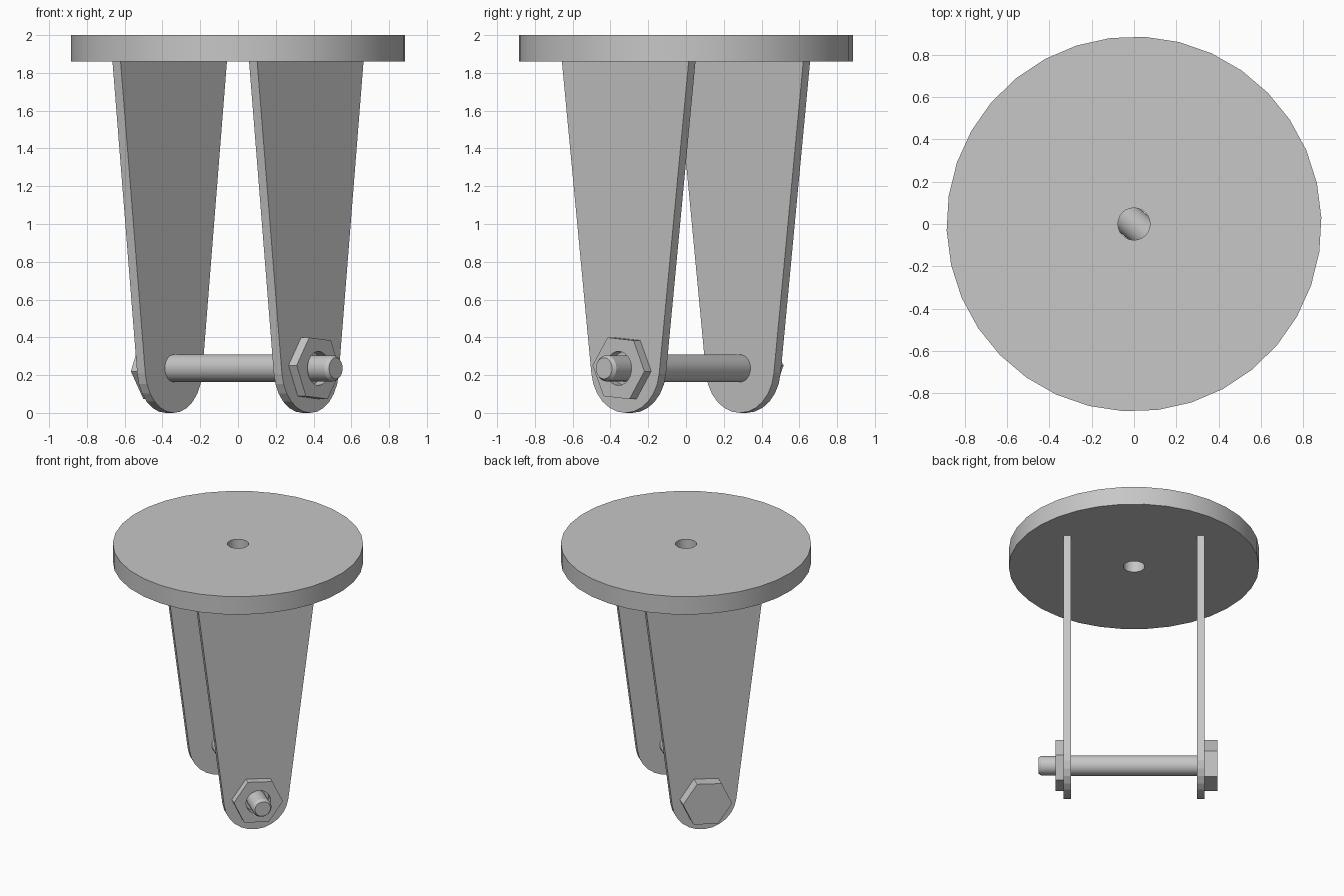
import bpy, bmesh, math
from mathutils import Matrix

if "Cube" in bpy.data.objects:
    bpy.data.objects.remove(bpy.data.objects["Cube"])

steel = bpy.data.materials.new("grey_steel")
steel.use_nodes = True
GREY = (0.57, 0.57, 0.57, 1)
steel.diffuse_color = GREY
steel.node_tree.nodes["Principled BSDF"].inputs["Base Color"].default_value = GREY

# The bolt axis is turned 40 degrees from the x axis
TURN = Matrix.Rotation(math.radians(-40), 4, "Z")
# Sends profile (a, b) and depth c to (y, z) and x, then turns the part
SIDEWAYS = TURN @ Matrix(((0, 0, 1, 0), (1, 0, 0, 0), (0, 1, 0, 0), (0, 0, 0, 1)))
BOLT_Z = 0.236


def arc(radius, start, end, count, cy=0.0):
    """Points on an arc, in degrees, without the end point."""
    angles = [math.radians(start + (end - start) * i / count) for i in range(count)]
    return [(radius * math.cos(a), cy + radius * math.sin(a)) for a in angles]


def finish(bm, name, matrix, smooth):
    bmesh.ops.recalc_face_normals(bm, faces=bm.faces)
    bm.transform(matrix)
    mesh = bpy.data.meshes.new(name)
    bm.to_mesh(mesh)
    bm.free()
    mesh.materials.append(steel)
    obj = bpy.data.objects.new(name, mesh)
    bpy.context.collection.objects.link(obj)
    if smooth:
        bpy.ops.object.select_all(action="DESELECT")
        obj.select_set(True)
        bpy.context.view_layer.objects.active = obj
        bpy.ops.object.shade_smooth_by_angle(angle=math.radians(30))
    return obj


def slab(name, outline, low, high, matrix, hole=None, smooth=False):
    """Extrudes an outline, with an optional hole, from low to high."""
    bm = bmesh.new()
    edges = []
    for loop in filter(None, (outline, hole)):
        verts = [bm.verts.new((a, b, low)) for a, b in loop]
        edges += [bm.edges.new((v, verts[i - 1])) for i, v in enumerate(verts)]
    bmesh.ops.triangle_fill(bm, edges=edges, use_beauty=True)
    grown = bmesh.ops.extrude_face_region(bm, geom=bm.faces[:], use_keep_orig=True)
    moved = [g for g in grown["geom"] if isinstance(g, bmesh.types.BMVert)]
    bmesh.ops.translate(bm, verts=moved, vec=(0, 0, high - low))
    return finish(bm, name, matrix, smooth)


def lathe(name, stations, matrix, sides=32):
    """Capped round bar from (depth, radius) stations."""
    bm = bmesh.new()
    rings = [[bm.verts.new((a, b, depth)) for a, b in arc(r, 0, 360, sides, BOLT_Z)]
             for depth, r in stations]
    for one, two in zip(rings, rings[1:]):
        for i in range(sides):
            bm.faces.new((one[i - 1], one[i], two[i], two[i - 1]))
    bm.faces.new(rings[0])
    bm.faces.new(rings[-1])
    return finish(bm, name, matrix, True)


# Round mounting plate with a centre hole
slab("mounting_plate", arc(0.885, 2, 362, 34), 1.86, 2.0, Matrix(),
     hole=arc(0.076, 0, 360, 24), smooth=True)

# Two tapered side plates with rounded lower ends
taper = [(0.438, 1.86), (-0.438, 1.86)] + arc(0.236, 187, 353, 12, BOLT_Z)
taper += arc(0.236, 353, 360, 1, BOLT_Z)
for name, low in (("nut_side_plate", 0.444), ("head_side_plate", -0.5)):
    slab(name, taper, low, low + 0.056, SIDEWAYS)

# Bolt shaft with a narrower, chamfered end
lathe("bolt_shaft", [(-0.5, 0.073), (0.5, 0.073), (0.5, 0.069),
                     (0.656, 0.069), (0.676, 0.056)], SIDEWAYS)

# Hexagonal bolt head and nut
slab("bolt_head", arc(0.18, 5, 365, 6, BOLT_Z), -0.59, -0.5, SIDEWAYS)
slab("nut", arc(0.18, -5, 355, 6, BOLT_Z), 0.5, 0.556, SIDEWAYS,
     hole=arc(0.09, 0, 360, 24, BOLT_Z), smooth=True)
